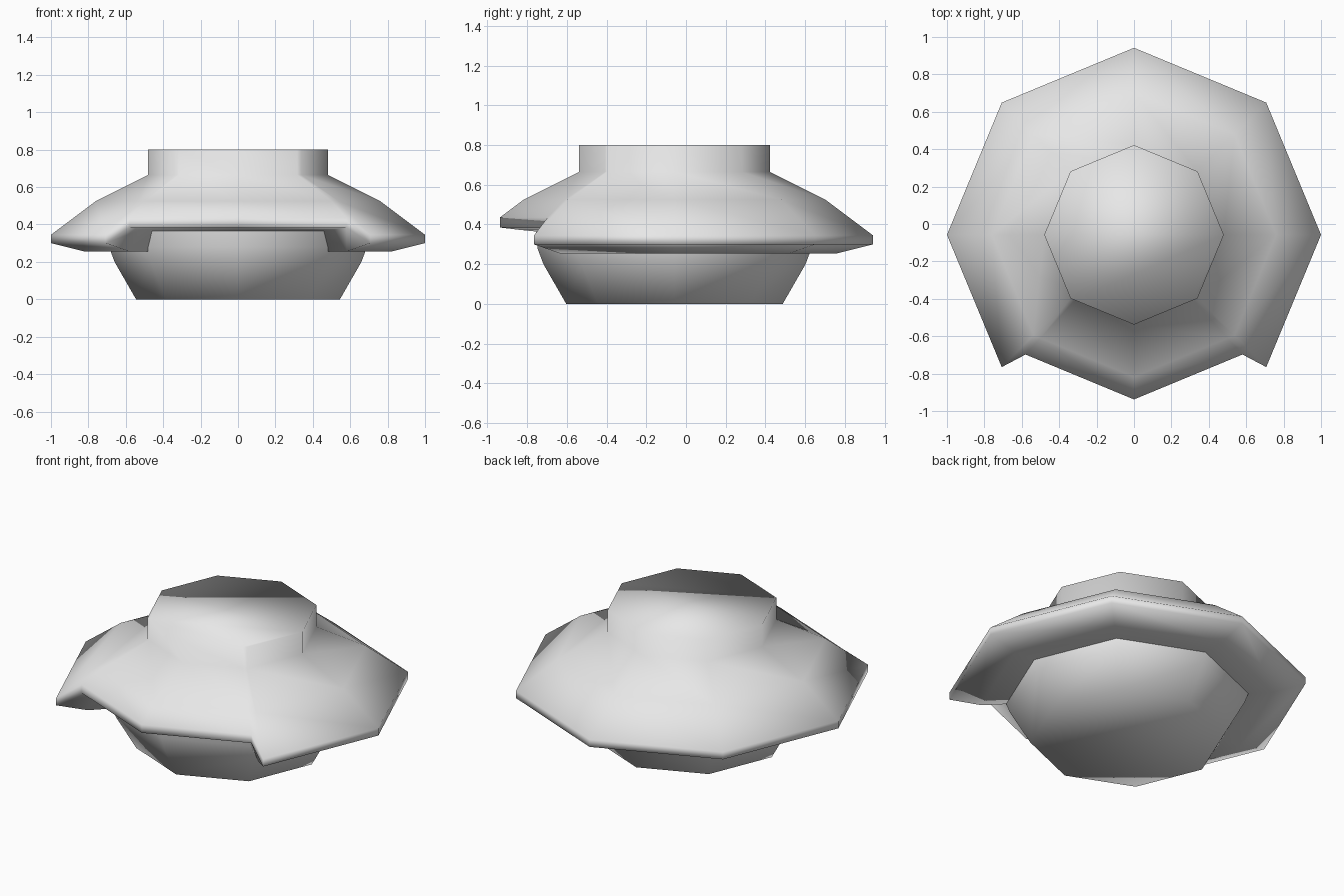
import bpy, bmesh, math

if "Cube" in bpy.data.objects:
    bpy.data.objects.remove(bpy.data.objects["Cube"])

CENTRE_Y = -0.058

grey = bpy.data.materials.new("light_grey")
grey.use_nodes = True
grey.diffuse_color = (0.8, 0.8, 0.8, 1)
grey.node_tree.nodes["Principled BSDF"].inputs["Base Color"].default_value = (0.8, 0.8, 0.8, 1)


def columns_to_object(name, columns, cap):
    """Join columns of (radius, z) profiles, given as (angle, scale, profile), into a closed loop.
    cap is the profile index whose ring is filled."""
    bm = bmesh.new()
    grid = []
    for angle, scale, profile in columns:
        a = math.radians(angle)
        grid.append([bm.verts.new((r * scale * math.cos(a), r * scale * math.sin(a) + CENTRE_Y, z))
                     for r, z in profile])
    n = len(grid)
    for i in range(n):
        a, b = grid[i], grid[(i + 1) % n]
        for j in range(len(a) - 1):
            bm.faces.new((a[j], a[j + 1], b[j + 1], b[j]))
    bm.faces.new([col[cap] for col in grid])
    bmesh.ops.recalc_face_normals(bm, faces=bm.faces)
    # the cap must face outwards
    cap_face = max(bm.faces, key=lambda f: len(f.verts))
    outward = 1 if name == "hood" else -1
    if cap_face.normal.z * outward < 0:
        bmesh.ops.reverse_faces(bm, faces=bm.faces)
    for f in bm.faces:
        f.smooth = True
    mesh = bpy.data.meshes.new(name)
    bm.to_mesh(mesh)
    bm.free()
    mesh.materials.append(grey)
    obj = bpy.data.objects.new(name, mesh)
    bpy.context.collection.objects.link(obj)
    return obj


# Hood: crown, sloping skirt and rim, with a raised, shorter opening at the front
crown = [(0.48, 0.80), (0.48, 0.665), (0.76, 0.525)]
rim = crown + [(1.0, 0.345), (1.0, 0.30), (0.82, 0.255), (0.68, 0.255)]
visor = crown + [(0.88, 0.435), (0.88, 0.385), (0.78, 0.373), (0.68, 0.363)]

STEP = 2.8    # angle from a rim corner to the edge of the opening
chord = math.cos(math.radians(22.5)) / math.cos(math.radians(22.5 - STEP))
hood_columns = [(-90, 1, visor), (-45 - STEP, chord, visor)]
hood_columns += [(a, 1, rim) for a in range(-45, 226, 45)]
hood_columns += [(225 + STEP, chord, visor)]
columns_to_object("hood", hood_columns, 0)

# Base: octagonal bowl that carries on up inside the hood
bowl = [(0.545, 0.0), (0.66, 0.20), (0.69, 0.28), (0.70, 0.40)]
columns_to_object("base", [(a, 1, bowl) for a in range(0, 360, 45)], 0)
